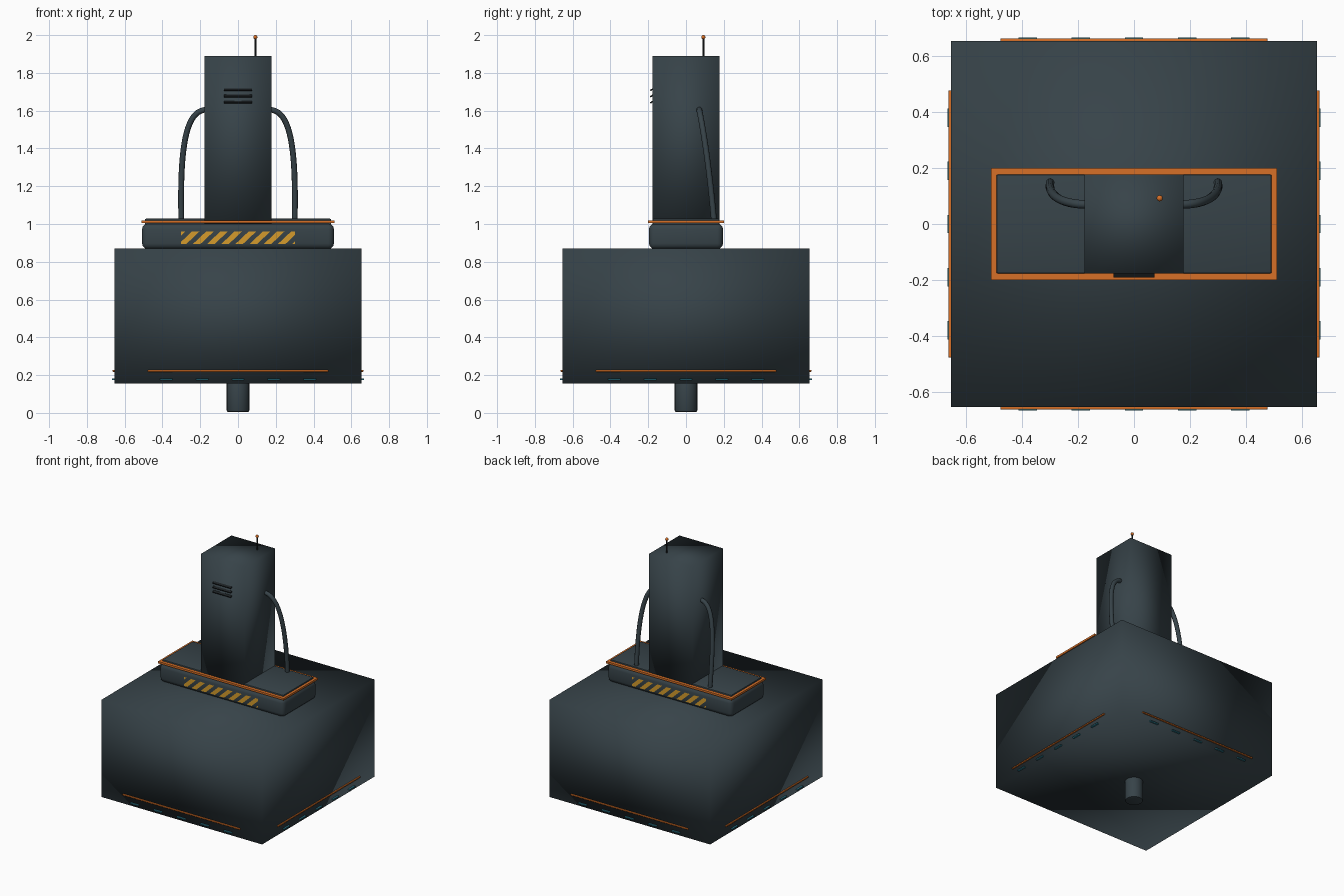
import bpy, bmesh, math
from mathutils import Matrix, Vector

if "Cube" in bpy.data.objects:
    bpy.data.objects.remove(bpy.data.objects["Cube"])


def colour(name, rgb):
    m = bpy.data.materials.new(name)
    m.diffuse_color = (*rgb, 1)
    m.use_nodes = True
    m.node_tree.nodes["Principled BSDF"].inputs["Base Color"].default_value = m.diffuse_color
    return m


SLATE = colour("dark slate", (0.038, 0.056, 0.066))
DARK = colour("near black", (0.012, 0.016, 0.018))
ORANGE = colour("orange", (0.68, 0.16, 0.02))
YELLOW = colour("hazard yellow", (0.66, 0.33, 0.025))
TEAL = colour("teal", (0.03, 0.22, 0.30))


def finish(name, bm, mat, smooth=None):
    """Turn a bmesh into an object; smooth is 'full', 'angle' or None."""
    me = bpy.data.meshes.new(name)
    bm.to_mesh(me)
    bm.free()
    ob = bpy.data.objects.new(name, me)
    bpy.context.collection.objects.link(ob)
    me.materials.append(mat)
    if smooth == 'full':
        me.shade_smooth()
    elif smooth == 'angle':
        for o in bpy.context.selected_objects:
            o.select_set(False)
        bpy.context.view_layer.objects.active = ob
        ob.select_set(True)
        bpy.ops.object.shade_smooth_by_angle(angle=math.radians(40))
    return ob


def add_box(bm, centre, size, rot=Matrix()):
    mat = Matrix.Translation(centre) @ rot @ Matrix.Diagonal((*size, 1))
    bmesh.ops.create_cube(bm, size=1, matrix=mat)


def box(name, centre, size, mat, smooth=None, bevel=0, segs=3):
    bm = bmesh.new()
    add_box(bm, centre, size)
    if bevel:
        bmesh.ops.bevel(bm, geom=bm.edges[:], offset=bevel, segments=segs,
                        profile=0.5, affect='EDGES')
    return finish(name, bm, mat, smooth)


def cylinder(name, centre, r, h, mat, sides=24, bevel=0):
    bm = bmesh.new()
    bmesh.ops.create_cone(bm, cap_ends=True, segments=sides, radius1=r, radius2=r,
                          depth=h, matrix=Matrix.Translation(centre))
    if bevel:
        rim = [e for e in bm.edges if abs(e.verts[0].co.z - e.verts[1].co.z) < 1e-5]
        bmesh.ops.bevel(bm, geom=rim, offset=bevel, segments=2, profile=0.5, affect='EDGES')
    return finish(name, bm, mat, 'angle')


# Main body, softly shaded
box("hood_body", (0, 0, 0.5125), (1.31, 1.31, 0.715), SLATE, 'full')

# Stub under the body
cylinder("bottom_stub", (0, 0, 0.09), 0.06, 0.17, SLATE, bevel=0.008)

# Rounded collar, its lid and the orange rim between them
box("collar", (0, 0, 0.935), (1.016, 0.392, 0.135), SLATE, 'angle', bevel=0.03)
box("collar_lid", (0, 0, 1.01), (0.986, 0.354, 0.036), SLATE, 'angle', bevel=0.006, segs=2)
bm = bmesh.new()
for s in (-1, 1):
    add_box(bm, (0, s * 0.187, 1.011), (1.024, 0.026, 0.014))
    add_box(bm, (s * 0.499, 0, 1.011), (0.026, 0.35, 0.014))
finish("collar_rim", bm, ORANGE)

# Chimney
box("chimney", (0, 0, 1.4375), (0.356, 0.356, 0.905), SLATE, 'full')

# Tilted vent slats on the chimney front
bm = bmesh.new()
for z in (1.712, 1.679, 1.646):
    add_box(bm, (0, -0.180, z), (0.148, 0.022, 0.008),
            Matrix.Rotation(math.radians(30), 4, 'X'))
finish("vent_slats", bm, DARK)

# Antenna with ball tip
cylinder("antenna_rod", (0.092, 0.092, 1.937), 0.005, 0.105, DARK, sides=10)
bm = bmesh.new()
bmesh.ops.create_uvsphere(bm, u_segments=14, v_segments=8, radius=0.011,
                          matrix=Matrix.Translation((0.092, 0.092, 1.989)))
finish("antenna_tip", bm, ORANGE, 'full')

# Hoses from chimney sides down to the collar
for side, s in (("left", -1), ("right", 1)):
    cu = bpy.data.curves.new(side + "_hose", 'CURVE')
    cu.dimensions = '3D'
    cu.bevel_depth = 0.0155
    cu.bevel_resolution = 3
    cu.resolution_u = 20
    cu.use_fill_caps = True
    sp = cu.splines.new('BEZIER')
    sp.bezier_points.add(1)
    a, b = sp.bezier_points
    for p, co, h in ((a, (0.165, 0.07, 1.605), (0.28, 0.07, 1.605)),
                     (b, (0.30, 0.148, 1.02), (0.308, 0.115, 1.40))):
        p.handle_left_type = p.handle_right_type = 'FREE'
        c, h = Vector((s * co[0], *co[1:])), Vector((s * h[0], *h[1:]))
        p.co = c
        p.handle_right = h if p is a else 2 * c - h
        p.handle_left = 2 * c - h if p is a else h
    a.handle_right = (s * 0.28, 0.07, 1.605)
    a.handle_left = (s * 0.10, 0.07, 1.605)
    b.handle_left = (s * 0.308, 0.115, 1.40)
    b.handle_right = (s * 0.30, 0.15, 0.95)
    cu.materials.append(SLATE)
    hose = bpy.data.objects.new(side + "_hose", cu)
    bpy.context.collection.objects.link(hose)

# Slanted hazard stripes, trimmed to a rectangle, front and back
for label, turn in (("front", 0), ("back", math.pi)):
    bm = bmesh.new()
    z0, z1, y = 0.893, 0.959, -0.1985
    for k in range(-1, 9):
        x = -0.315 + k * 0.075
        bm.faces.new([bm.verts.new(p) for p in (
            (x, y, z0), (x + 0.04, y, z0), (x + 0.11, y, z1), (x + 0.07, y, z1))])
    for s in (-1, 1):
        bmesh.ops.bisect_plane(bm, geom=bm.verts[:] + bm.edges[:] + bm.faces[:],
                               plane_co=(s * 0.302, 0, 0), plane_no=(s, 0, 0),
                               clear_outer=True)
    bmesh.ops.rotate(bm, verts=bm.verts[:], matrix=Matrix.Rotation(turn, 3, 'Z'))
    finish(label + "_hazard_stripes", bm, YELLOW)

# Orange trim line and teal light dashes on all four sides
for i, label in enumerate(("front", "right", "back", "left")):
    rot = Matrix.Rotation(i * math.pi / 2, 3, 'Z')
    bm = bmesh.new()
    add_box(bm, (0, -0.657, 0.222), (0.956, 0.014, 0.010))
    bmesh.ops.bevel(bm, geom=bm.edges[:], offset=0.003, segments=2, profile=0.5,
                    affect='EDGES')
    bmesh.ops.rotate(bm, verts=bm.verts[:], matrix=rot)
    finish(label + "_trim_line", bm, ORANGE)
    bm = bmesh.new()
    for k in range(-2, 3):
        add_box(bm, (k * 0.19, -0.659, 0.177), (0.066, 0.016, 0.008))
    bmesh.ops.rotate(bm, verts=bm.verts[:], matrix=rot)
    finish(label + "_light_dashes", bm, TEAL)
